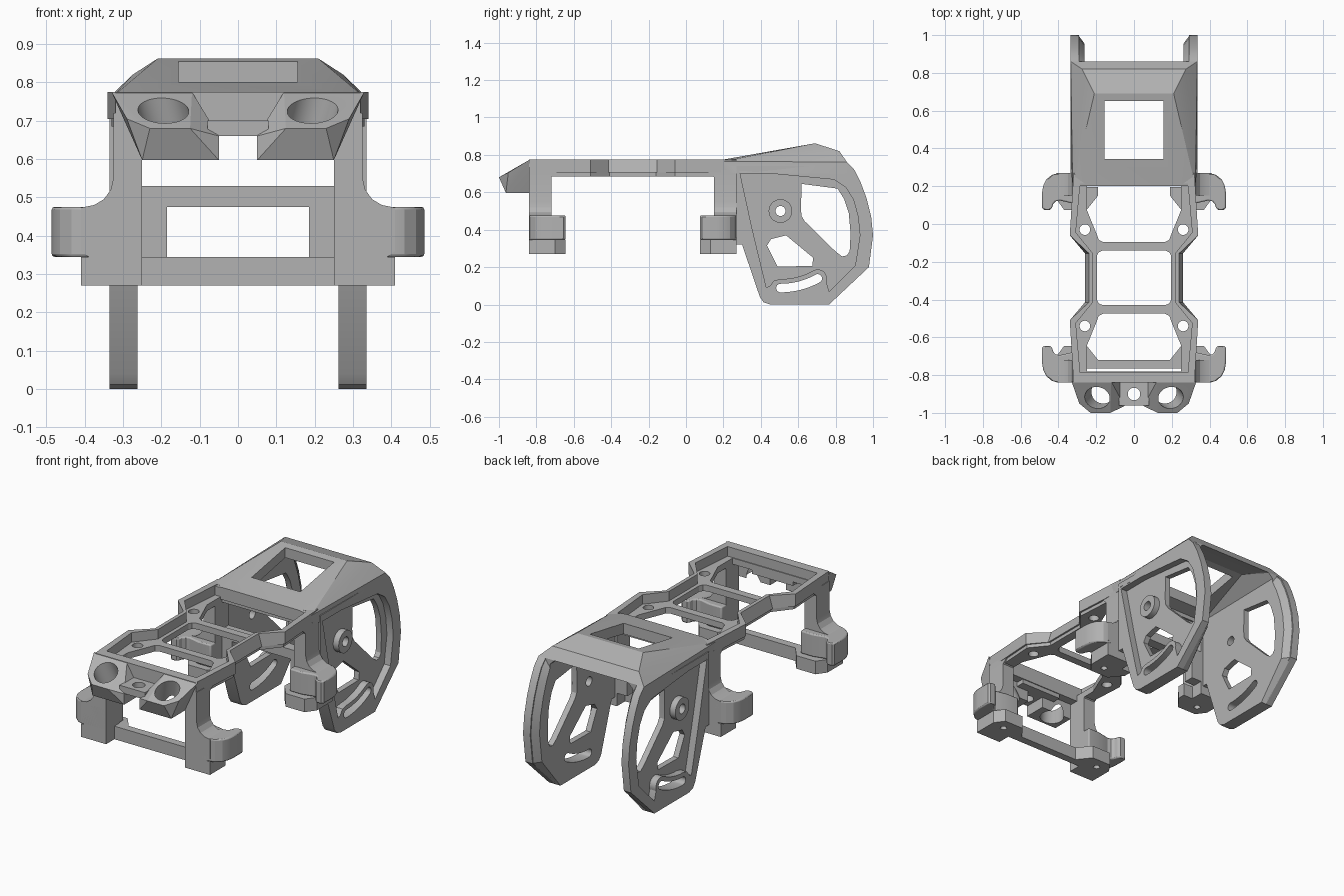
import bpy, bmesh
from math import sin, cos, pi, radians
from mathutils import Vector

if "Cube" in bpy.data.objects:
    bpy.data.objects.remove(bpy.data.objects["Cube"], do_unlink=True)

grey = bpy.data.materials.new("plain_grey")
grey.use_nodes = True
tone = (0.45, 0.45, 0.45, 1)
grey.diffuse_color = tone
grey.node_tree.nodes["Principled BSDF"].inputs["Base Color"].default_value = tone
parts = []
MID = -0.285  # plane between front and rear clamps


def finish(name, bm, mirror=False, keep=True):
    bmesh.ops.recalc_face_normals(bm, faces=bm.faces[:])
    me = bpy.data.meshes.new(name)
    bm.to_mesh(me)
    bm.free()
    me.materials.clear()
    me.materials.append(grey)
    ob = bpy.data.objects.new(name, me)
    bpy.context.scene.collection.objects.link(ob)
    if mirror:
        ob.modifiers.new("mirror", "MIRROR").use_mirror_merge = False
    if keep:
        parts.append(ob)
    return ob


def prism(name, axis, lo, hi, outline, holes=(), mirror=False, rear=False, tweak=None):
    """Extrude an outline with holes along an axis."""
    cu = bpy.data.curves.new(name, "CURVE")
    cu.dimensions, cu.fill_mode, cu.extrude = "2D", "BOTH", (hi - lo) / 2
    for loop in [outline, *holes]:
        sp = cu.splines.new("POLY")
        sp.points.add(len(loop) - 1)
        for p, (a, b) in zip(sp.points, loop):
            p.co = (a, b, 0, 1)
        sp.use_cyclic_u = True
    tmp = bpy.data.objects.new(name + "_curve", cu)
    bpy.context.scene.collection.objects.link(tmp)
    dg = bpy.context.evaluated_depsgraph_get()
    me = bpy.data.meshes.new_from_object(tmp.evaluated_get(dg))
    bm = bmesh.new()
    bm.from_mesh(me)
    bpy.data.objects.remove(tmp)
    bpy.data.meshes.remove(me)
    bmesh.ops.remove_doubles(bm, verts=bm.verts[:], dist=1e-5)
    for v in bm.verts:
        a, b, c = v.co
        c += (lo + hi) / 2
        v.co = {"x": (c, a, b), "y": (a, c, b), "z": (a, b, c)}[axis]
        if rear:
            v.co.y = 2 * MID - v.co.y
        if tweak:
            tweak(v.co)
    return finish(name, bm, mirror)


def hull(name, pts, both=False, mirror=False, keep=True):
    """Convex solid; both=True adds the points reflected in x."""
    bm = bmesh.new()
    for x, y, z in pts:
        bm.verts.new((x, y, z))
        if both:
            bm.verts.new((-x, y, z))
    res = bmesh.ops.convex_hull(bm, input=bm.verts[:])
    loose = [g for g in res["geom_interior"] if isinstance(g, bmesh.types.BMVert)]
    bmesh.ops.delete(bm, geom=loose, context="VERTS")
    bmesh.ops.dissolve_limit(bm, angle_limit=0.01, verts=bm.verts[:], edges=bm.edges[:])
    return finish(name, bm, mirror, keep)


def rod(center, axis, r, length):
    bm = bmesh.new()
    bmesh.ops.create_cone(bm, cap_ends=True, segments=40, radius1=r, radius2=r, depth=length)
    q = Vector((0, 0, 1)).rotation_difference(Vector(axis))
    for v in bm.verts:
        v.co = q @ v.co + Vector(center)
    return finish("cutter", bm, keep=False)


def cut(ob, cutter):
    mod = ob.modifiers.new("cut", "BOOLEAN")
    mod.operation, mod.solver, mod.object = "DIFFERENCE", "EXACT", cutter
    with bpy.context.temp_override(object=ob, active_object=ob, selected_objects=[ob]):
        bpy.ops.object.modifier_move_to_index(modifier="cut", index=0)
        bpy.ops.object.modifier_apply(modifier="cut")
    bpy.data.objects.remove(cutter, do_unlink=True)


def arc(a, b, r, start, end, n):
    steps = [radians(start + (end - start) * i / n) for i in range(n + 1)]
    return [(a + r * cos(t), b + r * sin(t)) for t in steps]


def circle(a, b, r, n=32):
    return arc(a, b, r, 0, 360, n)[:-1]


def both_sides(half):
    return half + [(-x, y) for x, y in reversed(half)]


def flip(pts):
    return [(x, 2 * MID - y) for x, y in pts]


# Low deck plate with three openings and four screw holes
side = [(0.32, -0.84), (0.34, -0.51), (0.26, -0.415)]
side += flip(side)[::-1]
bay = [(0.25, -0.78), (0.25, -0.645), (0.195, -0.51), (0.187, -0.487), (0.165, -0.475)]
middle = [(0.165, -0.43), (0.187, -0.42), (0.197, -0.4), (0.197, -0.17), (0.187, -0.15), (0.165, -0.14)]
screws = [circle(s * 0.26, y, 0.028) for s in (-1, 1) for y in (-0.54, -0.03)]
plate = [(0.31, -0.83), (0.33, -0.51), (0.25, -0.41)]
prism("deck_plate", "z", 0.685, 0.72, both_sides(plate + flip(plate)[::-1]),
      [both_sides(bay), both_sides(middle), both_sides(flip(bay)), *screws])

# Raised rim around the deck, chamfered at the waist
rim = [(0.285, -0.785), (0.308, -0.525), (0.218, -0.415)]
rim += flip(rim)[::-1]


def waist(co):
    if co.z > 0.74 and abs(co.y - MID) < 0.14 and abs(co.x) > 0.25:
        co.x *= 0.92


prism("deck_rim", "z", 0.705, 0.775, both_sides(side), [both_sides(rim)], tweak=waist)

# Legs, hooks and feet, same at front and rear
leg = [(0.25, 0.3), (0.25, 0.77), (0.325, 0.77), (0.325, 0.55), (0.332, 0.52), (0.35, 0.495),
       (0.375, 0.48), (0.41, 0.473), (0.41, 0.36), (0.33, 0.3)]
hook = [(0.25, -0.84), (0.4, -0.84), (0.435, -0.83), (0.465, -0.805), (0.48, -0.775), (0.486, -0.74),
        (0.486, -0.655), (0.476, -0.645), (0.444, -0.645), (0.434, -0.655), (0.428, -0.675),
        (0.415, -0.69), (0.395, -0.695), (0.33, -0.68), (0.25, -0.68)]
foot = [(0.25, -0.84), (0.41, -0.84), (0.41, -0.7), (0.37, -0.645), (0.25, -0.645),
        (0.19, -0.72), (0.19, -0.765), (0.25, -0.765)]
gusset = [(-0.73, 0.66), (-0.72, 0.68), (-0.685, 0.71), (-0.685, 0.72), (-0.73, 0.72)]
for end, rear in (("front", False), ("rear", True)):
    prism(end + "_leg", "y", -0.84, -0.72, [(x, min(z, 0.72)) for x, z in leg], mirror=True, rear=rear)
    grip = prism(end + "_hook", "z", 0.345, 0.475, hook, mirror=True, rear=rear)
    edge = grip.modifiers.new("soft_edge", "BEVEL")
    edge.width, edge.segments, edge.angle_limit = 0.008, 2, radians(60)
    prism(end + "_foot", "z", 0.27, 0.345, foot, [circle(0.33, -0.71, 0.018, 16)], True, rear)
    prism(end + "_leg_gusset", "x", 0.25, 0.325, gusset, mirror=True, rear=rear)

# Cross members
prism("front_crossbar", "z", 0.27, 0.345, both_sides([(0.25, -0.765), (0.25, -0.72)]))
prism("rear_bridge", "y", 0.21, 0.27,
      both_sides([(0.255, 0.345), (0.255, 0.53)])
      + [(-0.185, 0.345), (-0.185, 0.475), (0.185, 0.475), (0.185, 0.345)])

# Nose with two angled sockets and a lower centre tab
pod = hull("nose_pod", [(0.12, -0.835, 0.775), (0.33, -0.835, 0.775), (0.29, -0.95, 0.705),
                        (0.23, -1, 0.68), (0.125, -1, 0.68), (0.25, -0.963, 0.597),
                        (0.05, -0.963, 0.597), (0.05, -0.963, 0.66), (0.05, -0.835, 0.66),
                        (0.05, -0.835, 0.597), (0.25, -0.835, 0.597)], mirror=True)
cut(pod, rod((0.195, -0.92, 0.727), (0.25, -0.25, 0.9), 0.064, 0.5))
prism("nose_tab", "z", 0.66, 0.7, both_sides([(0.08, -0.96), (0.08, -0.835)]),
      [circle(0, -0.9, 0.033)])
prism("nose_back_wall", "y", -0.84, -0.785, both_sides([(0.13, 0.66), (0.13, 0.77)]))

# Raised rear roof, hollow below, with a window
roof = hull("rear_roof", [(0.24, 0.2, 0.775), (0.325, 0.2, 0.765), (0.21, 0.69, 0.862),
                          (0.275, 0.82, 0.82), (0.335, 0.86, 0.762), (0.32, 0.2, 0.705),
                          (0.335, 0.3, 0.7), (0.335, 0.86, 0.7)], both=True)
cut(roof, hull("cutter", [(0.262, 0.27, 0.725), (0.185, 0.69, 0.805), (0.22, 0.83, 0.77),
                          (0.262, 0.95, 0.735), (0.262, 0.27, 0.5), (0.262, 0.95, 0.5)],
               both=True, keep=False))
cut(roof, hull("cutter", [(0.155, y, z) for y in (0.345, 0.65) for z in (0.5, 1)],
               both=True, keep=False))

# Side plates with cut-outs; the slot is concentric with the pivot
PY, PZ, R = 0.505, 0.5, 0.412
rear_edge = [(0.27, 0.74), (0.74, 0.74), (0.86, 0.762), (0.9, 0.72), (0.935, 0.65), (0.965, 0.57),
             (0.99, 0.47), (1, 0.37), (0.978, 0.2), (0.765, 0)]
front_edge = [(0.45, 0), (0.415, 0.012), (0.395, 0.04), (0.3, 0.32), (0.27, 0.32)]
big_hole = [(0.618, 0.645), (0.81, 0.62), (0.845, 0.565), (0.87, 0.49), (0.88, 0.38), (0.875, 0.285),
            (0.86, 0.262), (0.835, 0.257), (0.8, 0.283), (0.635, 0.445), (0.617, 0.475), (0.615, 0.52)]
small_hole = [(0.433, 0.315), (0.455, 0.35), (0.535, 0.37), (0.68, 0.25), (0.675, 0.206), (0.49, 0.203)]
pivot = circle(PY, PZ, 0.027, 24)
tip = arc(PY, PZ, R, -61, -61, 1)[0]
slot = (arc(PY, PZ, R + 0.023, -90, -61, 10) + arc(*tip, 0.023, -45, 105, 8)
        + arc(PY, PZ, R - 0.023, -61, -90, 10) + arc(PY, PZ - R, 0.023, 105, 255, 8))


def taper(co):
    # inner rear edge is chamfered
    if co.x < 0.27 and co.y > 0.88:
        co.y -= 0.045


prism("side_plate", "x", 0.262, 0.295, rear_edge + front_edge,
      [big_hole, small_hole, pivot, slot], mirror=True, tweak=taper)

# Raised rims and bosses on the outer faces
rim_inner = [(0.765, 0.07), (0.905, 0.21), (0.93, 0.37), (0.92, 0.47), (0.895, 0.56), (0.855, 0.625),
             (0.79, 0.668), (0.3, 0.715), (0.27, 0.715)]
prism("plate_rim", "x", 0.29, 0.335, rear_edge + rim_inner, mirror=True)
prism("plate_front_rim", "x", 0.29, 0.335,
      [(0.27, 0.74), (0.285, 0.72), (0.355, 0.4), (0.43, 0.09), (0.45, 0)] + front_edge[1:],
      mirror=True)
prism("pivot_boss", "x", 0.29, 0.33, circle(PY, PZ, 0.063), [pivot], mirror=True)
prism("slot_pad", "x", 0.29, 0.335,
      [(0.395, 0.04), (0.415, 0.012), (0.45, 0), (0.765, 0), (0.765, 0.07)]
      + arc(*tip, 0.048, -20, 115, 8) + arc(PY, PZ, R - 0.048, -63, -90, 10)
      + [(0.47, 0.128), (0.45, 0.1), (0.425, 0.09)], [slot], mirror=True)

# Crisp edges, smooth round walls
bpy.ops.object.select_all(action="DESELECT")
for ob in parts:
    ob.select_set(True)
bpy.context.view_layer.objects.active = parts[0]
bpy.ops.object.shade_smooth_by_angle(angle=radians(22))
